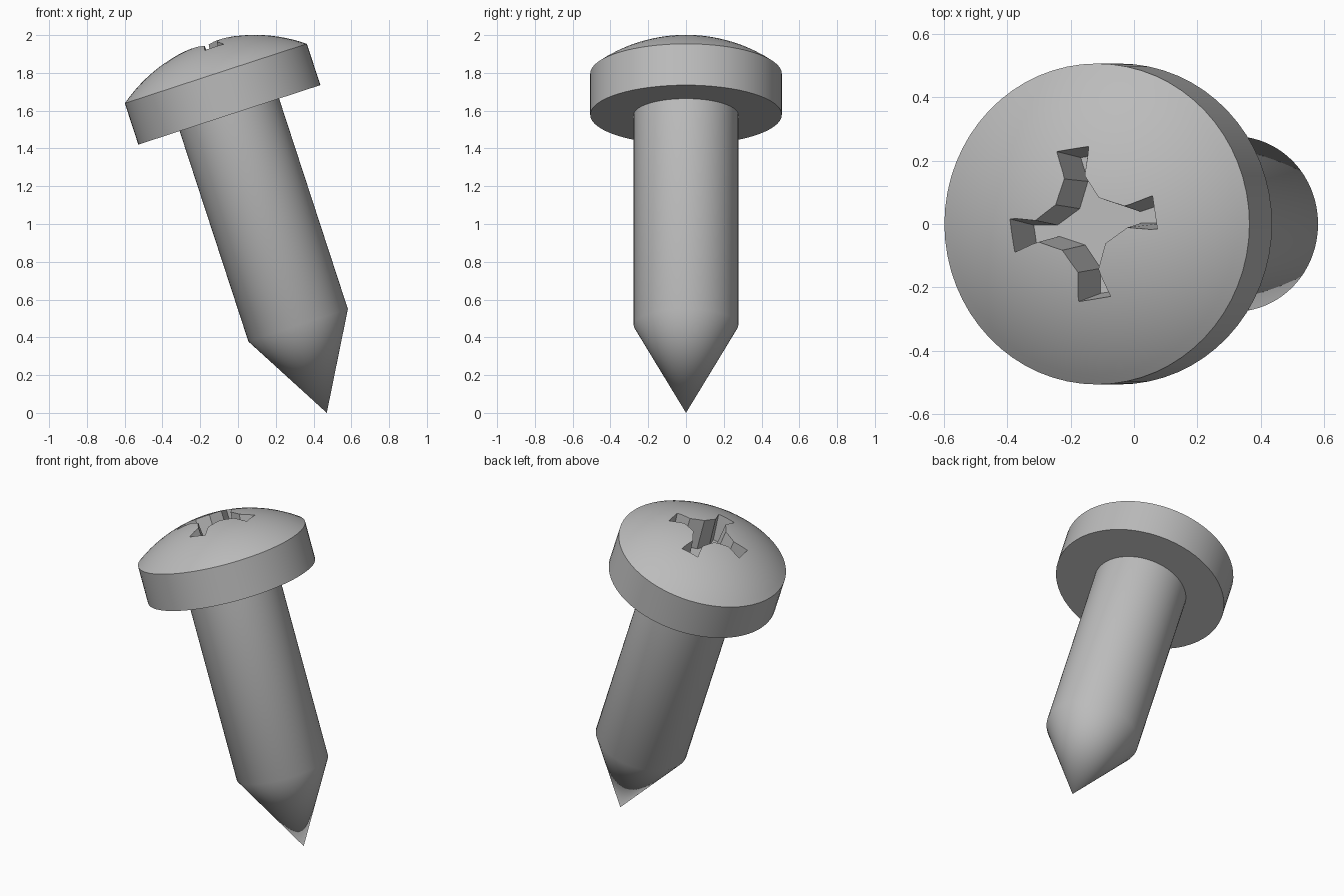
import bpy, bmesh
from math import sin, cos, radians, asin, sqrt, tau
from mathutils import Matrix

cube = bpy.data.objects.get("Cube")
if cube:
    bpy.data.objects.remove(cube, do_unlink=True)

SEGMENTS = 64
TILT = Matrix.Translation((0.47, 0, 0)) @ Matrix.Rotation(radians(-18.1), 4, "Y")
SHAFT_R, HEAD_R = 0.277, 0.507
CONE_Z, HEAD_Z, RIM_Z, DOME_H = 0.488, 1.66, 1.89, 0.172

steel = bpy.data.materials.new("grey steel")
steel.use_nodes = True
GREY = (0.5, 0.5, 0.5, 1)
steel.diffuse_color = GREY
steel.node_tree.nodes["Principled BSDF"].inputs["Base Color"].default_value = GREY


def make_object(name, bm):
    """Turn a bmesh into a tilted, steel-coloured object."""
    bmesh.ops.recalc_face_normals(bm, faces=bm.faces)
    mesh = bpy.data.meshes.new(name)
    bm.to_mesh(mesh)
    bm.free()
    mesh.materials.append(steel)
    obj = bpy.data.objects.new(name, mesh)
    obj.matrix_world = TILT
    bpy.context.collection.objects.link(obj)
    return obj


def lathe(name, profile):
    """Spin (radius, height) points around the screw axis."""
    bm = bmesh.new()
    verts = [bm.verts.new((r, 0, z)) for r, z in profile]
    edges = [bm.edges.new(pair) for pair in zip(verts, verts[1:])]
    bmesh.ops.spin(bm, geom=verts + edges, cent=(0, 0, 0), axis=(0, 0, 1),
                   angle=tau, steps=SEGMENTS, use_duplicate=False)
    bmesh.ops.remove_doubles(bm, verts=bm.verts, dist=0.0001)
    return make_object(name, bm)


# Shaft with its conical point, set slightly into the head
shaft = lathe("shaft", [(0, 0), (SHAFT_R, CONE_Z), (SHAFT_R, HEAD_Z + 0.02), (0, HEAD_Z + 0.02)])

# Head: short cylinder topped by a spherical dome
dome_r = (HEAD_R ** 2 + DOME_H ** 2) / (2 * DOME_H)
dome_angle = asin(HEAD_R / dome_r)
RINGS = 14
profile = [(0, HEAD_Z), (HEAD_R, HEAD_Z)]
for i in range(RINGS + 1):
    a = dome_angle * (1 - i / RINGS)
    profile.append((dome_r * sin(a), RIM_Z + DOME_H - dome_r * (1 - cos(a))))
head = lathe("head", profile)

# Cross recess: flared arms tapering to a flat floor
APEX = RIM_Z + DOME_H
floor_corner = [(0.217, -0.030), (0.217, 0.030), (0.139, 0.018), (0.058, 0.058), (0.139, -0.018)]
top_corner = [(0.252, -0.066), (0.252, 0.066), (0.153, 0.040), (0.077, 0.077), (0.153, -0.040)]


def cross_ring(bm, corner, z):
    """One arm's outline and the valley after it, repeated four times."""
    ring = []
    for k in range(4):
        turn = Matrix.Rotation(radians(8.8 + 90 * k), 4, "Z")
        outer_a, outer_b, inner_b, valley, inner_a = corner
        for x, y in (inner_a, outer_a, outer_b, inner_b, valley):
            v = bm.verts.new((x, y, z))
            v.co = turn @ v.co
            ring.append(v)
    return ring


bm = bmesh.new()
low = cross_ring(bm, floor_corner, APEX - 0.2)
high = cross_ring(bm, top_corner, APEX + 0.05)
bm.faces.new(low)
bm.faces.new(high)
for i in range(len(low)):
    j = (i + 1) % len(low)
    bm.faces.new((low[i], low[j], high[j], high[i]))
cutter = make_object("recess_cutter", bm)
cutter.hide_render = True

# Cut the recess, then discard the cutter
cut = head.modifiers.new("cross recess", "BOOLEAN")
cut.operation = "DIFFERENCE"
cut.solver = "EXACT"
cut.object = cutter
bpy.context.view_layer.objects.active = head
bpy.ops.object.modifier_apply(modifier=cut.name)
bpy.data.objects.remove(cutter, do_unlink=True)

# Smooth shading with crisp rims
bpy.ops.object.select_all(action="DESELECT")
for obj in (shaft, head):
    obj.select_set(True)
bpy.ops.object.shade_smooth_by_angle(angle=radians(30))
